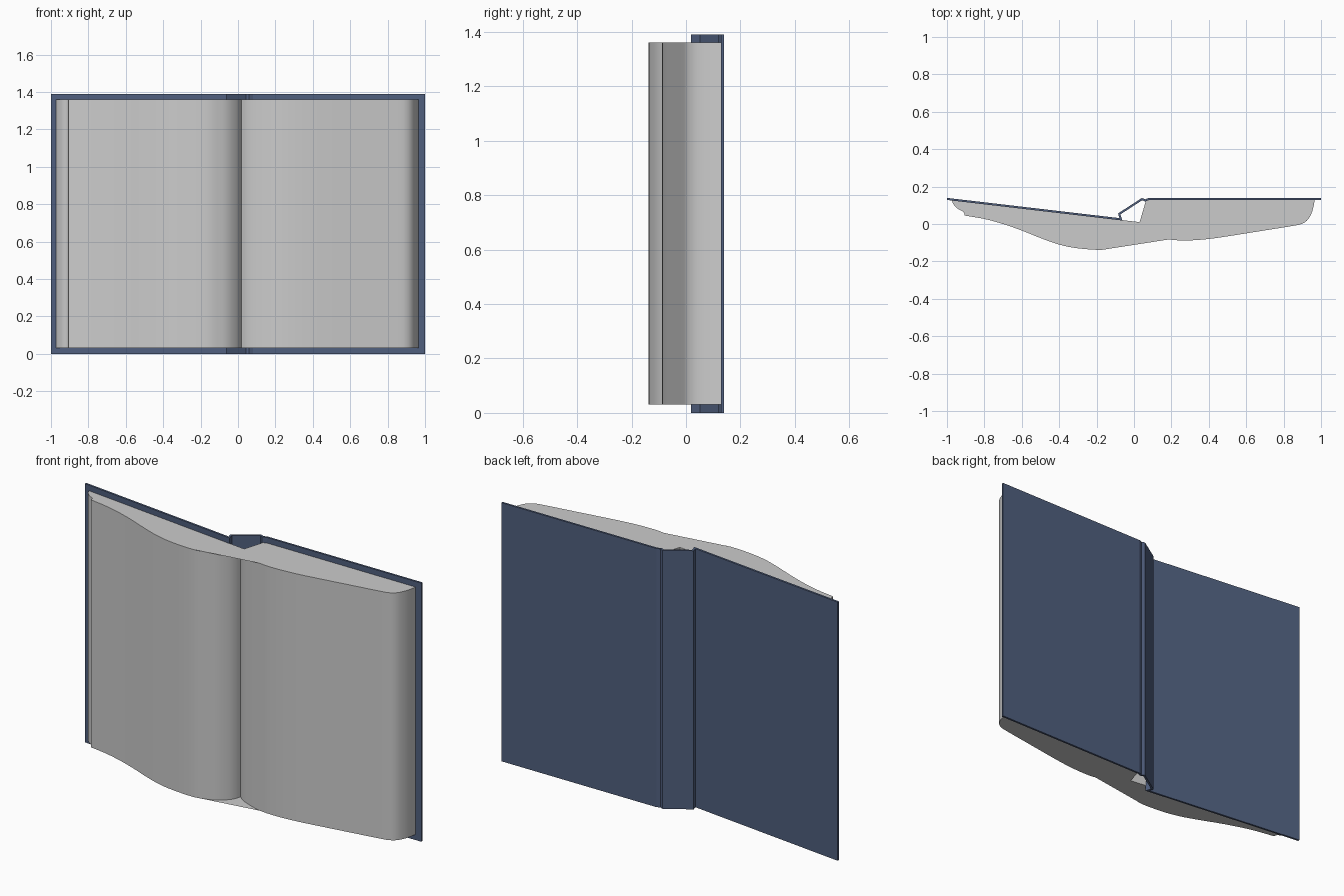
import bpy, bmesh
from mathutils import Vector

if "Cube" in bpy.data.objects:
    bpy.data.objects.remove(bpy.data.objects["Cube"])


def curve(pts, n=4):
    """Smooth Catmull-Rom line through the given points."""
    p = [Vector(q) for q in pts]
    p = [2 * p[0] - p[1]] + p + [2 * p[-1] - p[-2]]
    out = []
    for a, b, c, d in zip(p, p[1:], p[2:], p[3:]):
        for i in range(n):
            t = i / n
            out.append(0.5 * (2 * b + (c - a) * t + (2 * a - 5 * b + 4 * c - d) * t * t
                              + (3 * b - a - 3 * c + d) * t ** 3))
    return out + [p[-2]]


def prism(name, outline, z0, z1, skip=()):
    """Upright prism; caps bridge straight over the skipped outline points."""
    bm = bmesh.new()
    low = [bm.verts.new((x, y, z0)) for x, y in outline]
    top = [bm.verts.new((x, y, z1)) for x, y in outline]
    n = len(outline)
    for i in range(n):
        j = (i + 1) % n
        bm.faces.new((low[i], low[j], top[j], top[i]))
    keep = [i for i in range(n) if i not in skip]
    bm.faces.new([low[i] for i in reversed(keep)])
    bm.faces.new([top[i] for i in keep])
    me = bpy.data.meshes.new(name)
    bm.to_mesh(me)
    bm.free()
    ob = bpy.data.objects.new(name, me)
    bpy.context.collection.objects.link(ob)
    return ob


def strip(path, t):
    """Outline of a mitred strip of thickness t along a path."""
    p = [Vector(q) for q in path]
    normals = [Vector((a.y - b.y, b.x - a.x)).normalized() for a, b in zip(p, p[1:])]
    offs = []
    for i in range(len(p)):
        a, b = normals[max(i - 1, 0)], normals[min(i, len(normals) - 1)]
        m = (a + b).normalized()
        offs.append(m * (t / 2) / m.dot(a))
    return [q - o for q, o in zip(p, offs)] + [q + o for q, o in zip(p, offs)][::-1]


# cover: two boards joined by an angled spine
path = [(-1, 0.134), (-0.07, 0.025), (-0.079, 0.054), (0.043, 0.133),
        (0.06, 0.126), (0.08, 0.134), (1, 0.134)]
cover = prism("cover", strip(path, 0.011), 0, 1.39)
blue = bpy.data.materials.new("cover_blue")
blue.diffuse_color = (0.08, 0.115, 0.21, 1)
blue.use_nodes = True
blue.node_tree.nodes["Principled BSDF"].inputs["Base Color"].default_value = blue.diffuse_color
cover.data.materials.append(blue)

# page block: fore-edge, left page, right page and the back along the cover
fore = curve([(-0.975, 0.128), (-0.965, 0.105), (-0.94, 0.08), (-0.912, 0.065), (-0.905, 0.045)])
left = curve([(-0.905, 0.045), (-0.8, 0.027), (-0.7, 0.0), (-0.6, -0.035), (-0.5, -0.075),
              (-0.4, -0.11), (-0.3, -0.13), (-0.17, -0.138), (-0.1, -0.122), (-0.05, -0.1),
              (-0.01, -0.065), (0.01, -0.035), (0.02, -0.006)])
right = curve([(0.02, -0.006), (0.05, -0.03), (0.1, -0.054), (0.19, -0.082), (0.28, -0.088),
               (0.4, -0.08), (0.55, -0.058), (0.7, -0.034), (0.85, -0.01), (0.9, 0.002),
               (0.93, 0.024), (0.95, 0.06), (0.96, 0.095), (0.966, 0.129)])
back = [Vector(q) for q in [(0.065, 0.129), (0.03, 0.01), (-0.065, 0.021)]]
outline = fore + left[1:] + right[1:] + back
gutter = {i for i in range(len(fore), len(fore + left + right) - 2)
          if -0.16 < outline[i].x < 0.185}
pages = prism("pages", outline, 0.03, 1.36, gutter)
bpy.context.view_layer.objects.active = pages
pages.select_set(True)
bpy.ops.object.shade_smooth_by_angle(angle=0.6)
